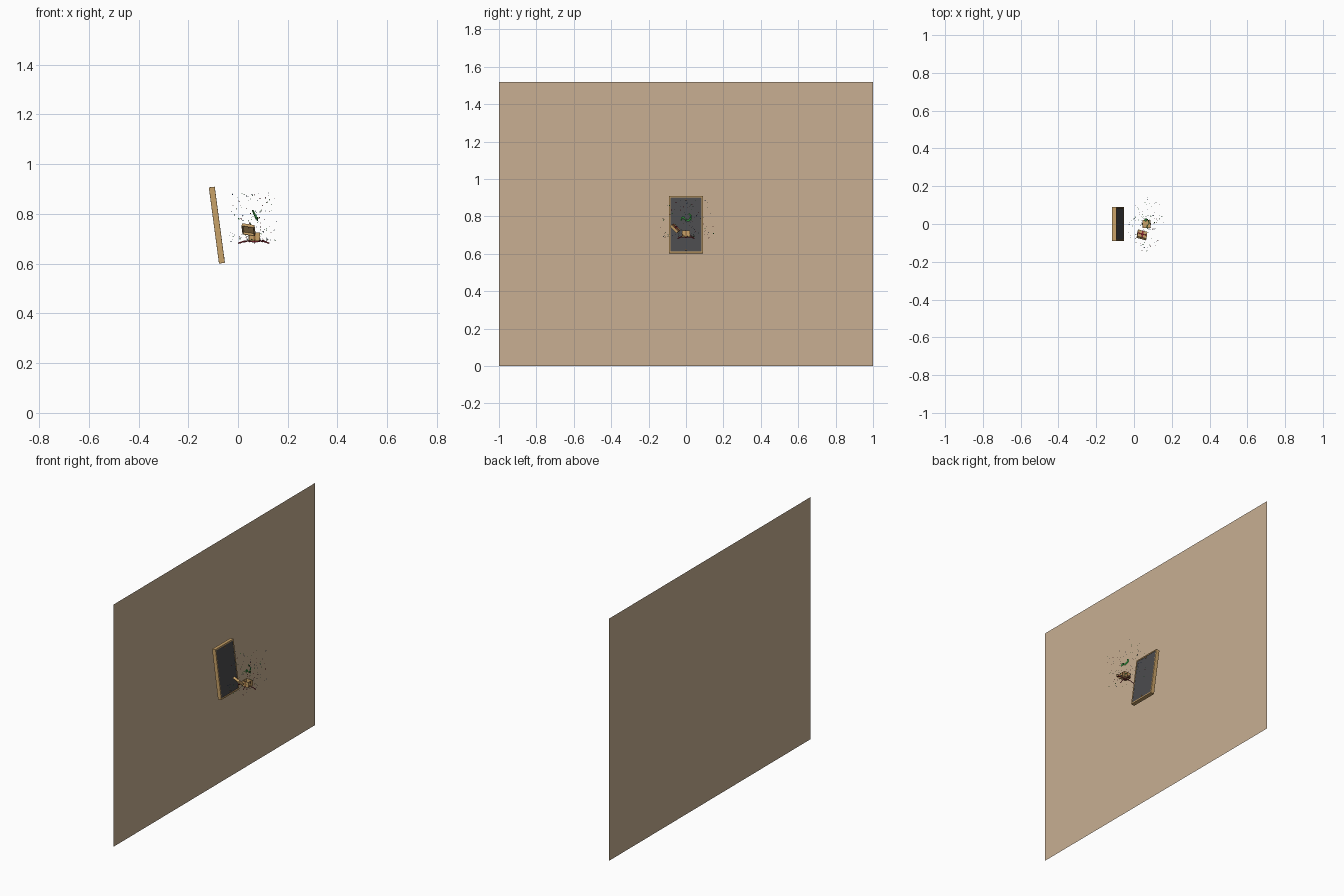
import bpy, bmesh, math, random
from mathutils import Matrix, Vector, Euler

if "Cube" in bpy.data.objects:
    bpy.data.objects.remove(bpy.data.objects["Cube"])

random.seed(7)


def material(name, rgb):
    m = bpy.data.materials.new(name)
    m.diffuse_color = (*rgb, 1)
    m.use_nodes = True
    m.node_tree.nodes["Principled BSDF"].inputs["Base Color"].default_value = m.diffuse_color
    return m


TAN = material("wall_tan", (0.58, 0.43, 0.29))
WOOD = material("wood", (0.58, 0.36, 0.14))
SLATE = material("slate", (0.07, 0.07, 0.075))
BROWN = material("dark_wood", (0.3, 0.14, 0.04))
GREEN = material("green", (0.04, 0.4, 0.06))
RED = material("red", (0.25, 0.02, 0.03))
BLUE = material("blue", (0.03, 0.08, 0.2))


def finish(name, bm, mat):
    me = bpy.data.meshes.new(name)
    bm.to_mesh(me)
    bm.free()
    ob = bpy.data.objects.new(name, me)
    bpy.context.collection.objects.link(ob)
    me.materials.append(mat)
    return ob


def boxes(name, parts, mat, matrix=Matrix(), bevel=0):
    """Join boxes given as (centre, size) into one object."""
    bm = bmesh.new()
    for c, s in parts:
        bmesh.ops.create_cube(bm, size=1, matrix=matrix @ Matrix.Translation(c) @ Matrix.Diagonal((*s, 1)))
    ob = finish(name, bm, mat)
    if bevel:
        b = ob.modifiers.new("bevel", 'BEVEL')
        b.width, b.segments = bevel, 2
    return ob


def ribbon(name, points, width, thick, mat):
    """Flat strip swept along a smooth path."""
    cu = bpy.data.curves.new(name, 'CURVE')
    cu.dimensions = '3D'
    cu.extrude, cu.bevel_depth, cu.bevel_resolution = width / 2, thick / 2, 0
    cu.resolution_u = 6
    sp = cu.splines.new('BEZIER')
    sp.bezier_points.add(len(points) - 1)
    for p, co in zip(sp.bezier_points, points):
        p.co = co
        p.handle_left_type = p.handle_right_type = 'AUTO'
    cu.materials.append(mat)
    ob = bpy.data.objects.new(name, cu)
    bpy.context.collection.objects.link(ob)


# Backdrop wall: one upright sheet
bm = bmesh.new()
bm.faces.new([bm.verts.new((-0.165, y, z)) for y, z in ((-1, 0), (1, 0), (1, 1.52), (-1, 1.52))])
finish("wall", bm, TAN)

# Leaning board: wooden frame around a slate panel
lean = Matrix.Translation((-0.085, 0, 0.755)) @ Matrix.Rotation(math.radians(-7.6), 4, 'Y')
rails = [((0, 0, s * 0.150), (0.024, 0.18, 0.009)) for s in (-1, 1)]
stiles = [((0, s * 0.0865, 0), (0.024, 0.007, 0.302)) for s in (-1, 1)]
boxes("board_frame", rails + stiles, WOOD, lean, 0.0015)
boxes("board_back", [((-0.008, 0, 0), (0.006, 0.17, 0.295))], WOOD, lean)
boxes("board_panel", [((0.0025, 0, 0), (0.015, 0.168, 0.293))], SLATE, lean)
boxes("board_studs", [((0.011, 0, s * 0.135), (0.004, 0.008, 0.008)) for s in (-1, 1)], BROWN, lean, 0.002)

# Open box: four walls and a floor
at = Matrix.Translation((0.066, 0, 0.708))
walls = [((s * 0.0205, 0, 0), (0.003, 0.042, 0.034)) for s in (-1, 1)]
walls += [((0, s * 0.0195, 0), (0.038, 0.003, 0.034)) for s in (-1, 1)]
boxes("open_box", walls + [((0, 0, -0.0155), (0.038, 0.036, 0.003))], WOOD, at)
bands = [((s * 0.0223, 0, 0), (0.001, 0.008, 0.034)) for s in (-1, 1)]
bands += [((0, s * 0.0213, 0), (0.008, 0.001, 0.034)) for s in (-1, 1)]
boxes("box_bands", bands, BROWN, at)

# Lid thrown off to one side
lid = Matrix.Translation((0.043, -0.056, 0.738)) @ Euler((math.radians(-45), math.radians(8), math.radians(-15))).to_matrix().to_4x4()
rim = [((s * 0.024, 0, -0.004), (0.003, 0.05, 0.011)) for s in (-1, 1)]
rim += [((0, s * 0.0235, -0.004), (0.048, 0.003, 0.011)) for s in (-1, 1)]
boxes("lid", rim + [((0, 0, 0.003), (0.051, 0.05, 0.003))], WOOD, lid)
boxes("lid_bands", [((0, 0, 0.005), (0.008, 0.05, 0.001)), ((0, 0, 0.005), (0.051, 0.008, 0.001))], RED, lid)

# Green streamers above the box
ribbon("streamer_short", [(0.075, -0.026, 0.782), (0.068, -0.016, 0.796), (0.072, -0.006, 0.784)], 0.006, 0.004, GREEN)
ribbon("streamer_long", [(0.078, -0.002, 0.784), (0.079, 0.01, 0.777), (0.072, 0.022, 0.786),
                         (0.064, 0.025, 0.804), (0.06, 0.016, 0.814)], 0.007, 0.004, GREEN)

# Red ribbons lying untied under the box
for i, (a, n) in enumerate(((0, 0.06), (90, 0.045), (180, 0.065), (270, 0.045))):
    d = Vector((math.cos(math.radians(a)), math.sin(math.radians(a)), 0))
    o = Vector((0.066, 0, 0.688))
    ribbon(f"ribbon_{i}", [o, o + d * n * 0.5 + Vector((0, 0, 0.003)), o + d * n + Vector((0, 0, -0.006))], 0.004, 0.002, RED)

# Confetti: a burst of tiny tilted squares
for name, mat in (("confetti_green", GREEN), ("confetti_red", RED), ("confetti_blue", BLUE)):
    bm = bmesh.new()
    for k in range(60):
        a = random.uniform(0, math.tau)
        r = 0.02 + 0.09 * random.random()
        h = 0.685 + (0.2 * random.random() if k % 3 else 0.03 * random.random())
        p = (0.063 + r * 0.92 * math.cos(a), 1.4 * r * math.sin(a), h)
        rot = Euler([random.uniform(0, math.tau) for _ in range(3)]).to_matrix().to_4x4()
        bmesh.ops.create_grid(bm, x_segments=1, y_segments=1, size=random.uniform(0.0012, 0.0025),
                              matrix=Matrix.Translation(p) @ rot)
    finish(name, bm, mat)
